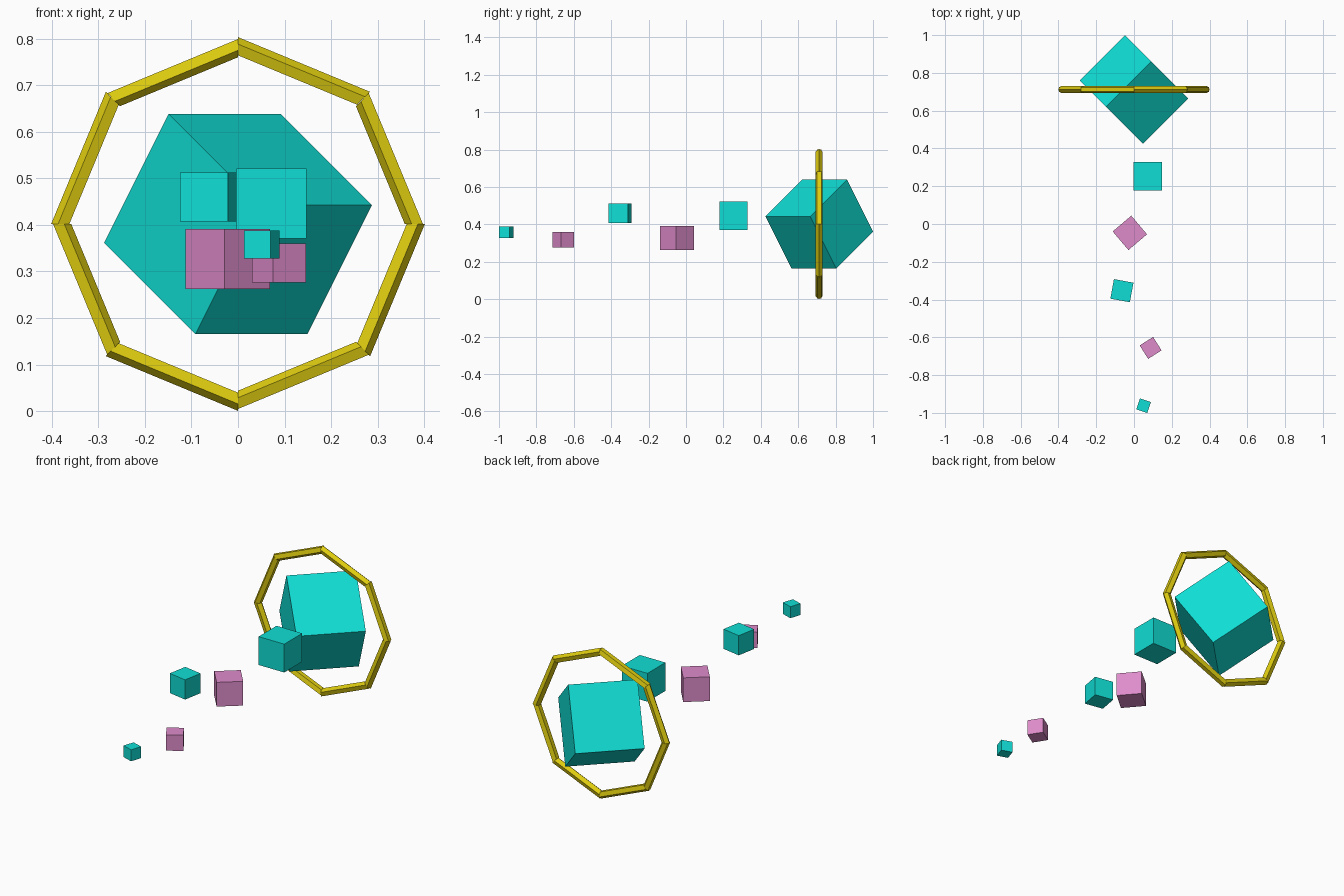
import bpy, bmesh, math
from mathutils import Matrix, Vector

if "Cube" in bpy.data.objects:
    bpy.data.objects.remove(bpy.data.objects["Cube"])


def material(name, rgb):
    m = bpy.data.materials.new(name)
    m.diffuse_color = (*rgb, 1)
    m.use_nodes = True
    m.node_tree.nodes["Principled BSDF"].inputs["Base Color"].default_value = m.diffuse_color
    return m


TEAL = material("teal", (0.005, 0.73, 0.66))
PINK = material("pink", (0.73, 0.26, 0.59))
YELLOW = material("yellow", (0.73, 0.60, 0.005))


def add_object(name, bm, mat):
    bmesh.ops.recalc_face_normals(bm, faces=bm.faces)
    mesh = bpy.data.meshes.new(name)
    bm.to_mesh(mesh)
    bm.free()
    mesh.materials.append(mat)
    obj = bpy.data.objects.new(name, mesh)
    bpy.context.collection.objects.link(obj)
    return obj


def add_cube(name, size, centre, rotation, mat):
    bm = bmesh.new()
    bmesh.ops.create_cube(bm, size=size,
                          matrix=Matrix.Translation(centre) @ rotation.to_4x4())
    return add_object(name, bm, mat)


# Trail of small cubes, each turned about the vertical: size, centre, degrees
trail = [
    (0.061, (0.051, -0.962, 0.358), -18.4, TEAL),
    (0.084, (0.088, -0.656, 0.318), 32.4, PINK),
    (0.105, (-0.064, -0.353, 0.460), -10.4, TEAL),
    (0.129, (-0.022, -0.047, 0.327), 40.3, PINK),
    (0.151, (0.072, 0.254, 0.446), 0, TEAL),
]
for i, (size, centre, turn, mat) in enumerate(trail):
    add_cube(f"trail_cube_{i + 1}", size, centre,
             Matrix.Rotation(math.radians(turn), 3, 'Z'), mat)

# Large cube tilted onto its diagonal inside the ring
CENTRE = Vector((0, 0.712, 0.402))
e1 = Vector((1, 1, 0)).normalized()
e2 = Vector((1, -1, -1)).normalized()
tilt = Matrix((e1, e2, e1.cross(e2))).transposed()
add_cube("large_cube", 0.34, CENTRE, tilt, TEAL)

# Octagonal ring of mitred five-sided bars, alternately pointing in and out
SIDES, RADIUS, BAR = 8, 0.38, 0.02
step = 2 * math.pi / SIDES
bm = bmesh.new()
for i in range(SIDES):
    # first bar runs from the right corner upwards, pointing inwards
    flip = -1 if i % 2 == 0 else 1
    ends = []
    for a in (i * step, (i + 1) * step):
        loop = []
        for k in range(5):
            t = 2 * math.pi * k / 5
            r = RADIUS + flip * BAR * math.cos(t) / math.cos(step / 2)
            loop.append(bm.verts.new(CENTRE + Vector(
                (r * math.cos(a), BAR * math.sin(t), r * math.sin(a)))))
        ends.append(loop)
    a, b = ends
    for k in range(5):
        n = (k + 1) % 5
        bm.faces.new((a[k], a[n], b[n], b[k]))
    bm.faces.new(a)
    bm.faces.new(b)
add_object("ring", bm, YELLOW)
